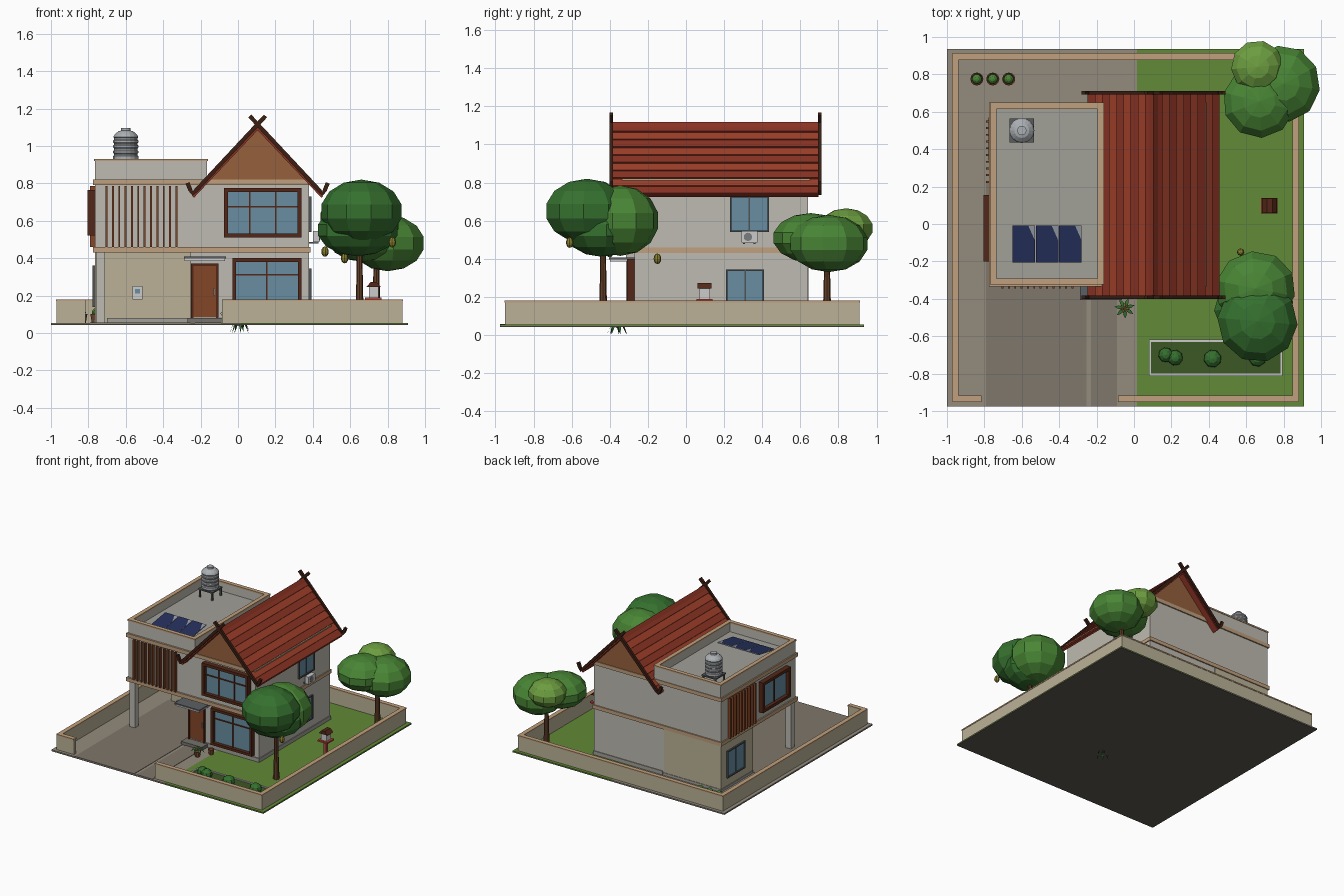
import bpy, bmesh, math, random
from mathutils import Vector, Matrix

if "Cube" in bpy.data.objects:
    bpy.data.objects.remove(bpy.data.objects["Cube"])
random.seed(4)
MATS = {}

def mat(rgb):
    """Material from a 0-255 display colour."""
    if rgb not in MATS:
        m = bpy.data.materials.new("mat_%d_%d_%d" % rgb)
        m.diffuse_color = [*((c / 255) ** 2.2 for c in rgb), 1]
        m.use_nodes = True
        m.node_tree.nodes["Principled BSDF"].inputs["Base Color"].default_value = m.diffuse_color
        MATS[rgb] = m
    return MATS[rgb]

WALL, BEIGE, TRIM = (188, 185, 175), (186, 176, 150), (190, 158, 124)
DARK, WOOD, GABLE = (84, 44, 30), (130, 72, 44), (148, 96, 62)
GLASS, TILE, TILE2, CONC = (104, 140, 160), (158, 66, 46), (138, 54, 40), (160, 158, 150)
GRASS, PAVE, DRIVE, PALE = (98, 136, 58), (146, 138, 124), (126, 118, 106), (200, 202, 200)
LEAF, LEAF2, LEAF3, STEEL = (56, 112, 50), (74, 132, 56), (108, 156, 66), (170, 174, 178)
BARK, BARGE, SOIL, NAVY = (100, 66, 44), (62, 36, 26), (62, 88, 40), (42, 52, 92)

def finish(name, bm, col):
    me = bpy.data.meshes.new(name)
    bmesh.ops.recalc_face_normals(bm, faces=bm.faces)
    bm.to_mesh(me)
    bm.free()
    me.materials.append(mat(col))
    ob = bpy.data.objects.new(name, me)
    bpy.context.collection.objects.link(ob)
    return ob

def add_box(bm, x0, x1, y0, y1, z0, z1):
    M = Matrix.Translation(((x0 + x1) / 2, (y0 + y1) / 2, (z0 + z1) / 2))
    bmesh.ops.create_cube(bm, size=1, matrix=M @ Matrix.Diagonal((x1 - x0, y1 - y0, z1 - z0, 1)))

def boxes(name, col, *dims):
    bm = bmesh.new()
    for d in dims:
        add_box(bm, *d)
    return finish(name, bm, col)

def prism(name, col, pts, y0, y1):
    """Extrude an xz outline along y."""
    bm = bmesh.new()
    f = bm.faces.new([bm.verts.new((x, y0, z)) for x, z in pts])
    r = bmesh.ops.extrude_face_region(bm, geom=[f])
    bmesh.ops.translate(bm, vec=(0, y1 - y0, 0), verts=[v for v in r["geom"] if isinstance(v, bmesh.types.BMVert)])
    return finish(name, bm, col)

def ribbon(pts, w):
    """Outline of a band of width w along an xz path."""
    up, dn = [], []
    for i, p in enumerate(pts):
        a, b = Vector(pts[max(i - 1, 0)]), Vector(pts[min(i + 1, len(pts) - 1)])
        n = Vector((-(b - a).y, (b - a).x)).normalized() * w / 2
        up.append(Vector(p) + n)
        dn.append(Vector(p) - n)
    return [tuple(v) for v in up + dn[::-1]]

def lathe(name, col, profile, loc, n=12):
    bm = bmesh.new()
    rings = [[bm.verts.new((loc[0] + r * math.cos(2 * math.pi * k / n), loc[1] + r * math.sin(2 * math.pi * k / n), loc[2] + z))
              for k in range(n)] for r, z in profile]
    for a, b in zip(rings, rings[1:]):
        for k in range(n):
            bm.faces.new((a[k], a[(k + 1) % n], b[(k + 1) % n], b[k]))
    bm.faces.new(rings[0])
    bm.faces.new(rings[-1])
    return finish(name, bm, col)

def blob(name, col, c, r, seg=10, rings=7):
    bm = bmesh.new()
    bmesh.ops.create_uvsphere(bm, u_segments=seg, v_segments=rings, radius=1, matrix=Matrix.Translation(c) @
                              Matrix.Rotation(random.random(), 4, 'Z') @ Matrix.Diagonal((*r, 1)))
    return finish(name, bm, col)

def window(name, axis, face, out, a0, a1, z0, z1, fr, depth, cols=3, rail=None, col=DARK):
    """Framed glass on a wall; axis is the wall normal, out its sign."""
    def d(u0, u1, w0, w1, t0, t1):
        s0, s1 = sorted((face + out * t0, face + out * t1))
        return (s0, s1, u0, u1, w0, w1) if axis == 'x' else (u0, u1, s0, s1, w0, w1)
    bars = [d(a0, a1, z0, z0 + fr, -.005, depth), d(a0, a1, z1 - fr, z1, -.005, depth),
            d(a0, a0 + fr, z0, z1, -.005, depth), d(a1 - fr, a1, z0, z1, -.005, depth)]
    for k in range(1, cols):
        u = a0 + (a1 - a0) * k / cols
        bars.append(d(u - .004, u + .004, z0, z1, -.005, depth * .5))
    if rail:
        bars.append(d(a0, a1, rail - .004, rail + .004, -.005, depth * .5))
    boxes(name + "_frame", col, *bars)
    boxes(name + "_glass", GLASS, d(a0 + .004, a1 - .004, z0 + .004, z1 - .004, -.005, depth * .3))

# Site: base, lawn, paving, drive, path
boxes("base_plate", (96, 90, 82), (-1, .91, -.975, .935, .042, .048))
boxes("lawn", GRASS, (.015, .91, -.975, .935, .048, .054))
boxes("paving", PAVE, (-1, .015, -.975, .935, .048, .054))
boxes("driveway", DRIVE, (-.79, -.255, -.975, .23, .05, .057))
boxes("path", DRIVE, (-.23, -.09, -.975, -.3, .05, .057))

# Boundary wall with coping
def fence(g, z0, z1):
    t = .03 + g
    return [(-.97 - g, -.97 + t, -.95, .91, z0, z1), (.88 - t, .88 + g, -.95, .91, z0, z1), (-.97, .88, .91 - t, .91 + g, z0, z1),
            (-.97, -.815, -.95 - g, -.95 + t, z0, z1), (-.085, .88, -.95 - g, -.95 + t, z0, z1)]
boxes("boundary_wall", BEIGE, *fence(0, .05, .173))
boxes("wall_coping", TRIM, *fence(.003, .17, .18))

# House volumes
boxes("ground_floor_room", WALL, (-.255, .38, -.27, .64, .05, .44))
boxes("carport_back_room", BEIGE, (-.765, -.25, .23, .642, .05, .44))
boxes("plinth", CONC, (-.24, .386, -.278, .646, .05, .085), (-.7, -.25, .2, .24, .05, .08), (-.77, -.25, .24, .646, .05, .075))
boxes("door_step", (118, 114, 108), (-.27, -.08, -.35, -.27, .05, .08))
boxes("carport_column", WALL, (-.76, -.71, -.315, -.265, .05, .44))
boxes("upper_floor", WALL, (-.765, .38, -.32, .64, .44, .81))
boxes("floor_bands", TRIM, (-.775, .387, -.335, .65, .43, .46), (-.775, .387, -.335, .65, .79, .82))
boxes("roof_deck", CONC, (-.75, -.18, -.31, .635, .82, .85))
def parapet(e, t, z0, z1):
    x0, x1, y0, y1 = -.765 - e, -.165 + e, -.32 - e, .645 + e
    return [(x0, x0 + t, y0, y1, z0, z1), (x1 - t, x1, y0, y1, z0, z1), (x0, x1, y0, y0 + t, z0, z1), (x0, x1, y1 - t, y1, z0, z1)]
boxes("parapet", WALL, *parapet(0, .025, .82, .92))
boxes("parapet_cap", TRIM, *parapet(.004, .033, .918, .93))

# Timber fins on the front and left walls
boxes("front_fins", WOOD, *[(-.708 + .034 * k, -.698 + .034 * k, -.345, -.315, .46, .787) for k in range(12)])
boxes("side_fins", WOOD, *[(-.79, -.76, .22 + .036 * k, .23 + .036 * k, .46, .787) for k in range(10)])

# Windows and door
window("upper_front_window", 'y', -.32, -1, -.075, .34, .51, .775, .022, .04, 3, .675)
window("lower_front_window", 'y', -.27, -1, -.03, .34, .1, .4, .02, .04, 2, .31)
window("left_upper_window", 'x', -.765, -1, -.2, .155, .52, .765, .024, .04, 2)
window("left_lower_window", 'x', -.765, -1, .34, .57, .14, .36, .01, .012, 2, None, (80, 84, 86))
window("right_upper_window", 'x', .38, 1, .23, .435, .54, .73, .008, .012, 2, None, (80, 84, 86))
window("right_lower_window", 'x', .38, 1, .21, .41, .15, .345, .008, .012, 2, None, (80, 84, 86))
boxes("door_frame", DARK, (-.25, -.237, -.285, -.265, .08, .37), (-.118, -.105, -.285, -.265, .08, .37), (-.25, -.105, -.285, -.265, .357, .37))
boxes("front_door", WOOD, (-.24, -.115, -.277, -.265, .08, .36))
boxes("door_handle", STEEL, (-.13, -.124, -.287, -.275, .2, .24))
boxes("door_canopy", PALE, (-.285, -.07, -.4, -.27, .385, .397))
boxes("canopy_edge", (92, 96, 100), (-.29, -.065, -.405, -.27, .397, .408))
boxes("meter_box", PALE, (-.565, -.51, .205, .235, .18, .25))
boxes("meter_window", GLASS, (-.55, -.525, .2, .21, .21, .235))
boxes("air_conditioner", PALE, (.4, .435, .29, .375, .485, .545))
boxes("air_conditioner_bracket", (100, 100, 100), (.375, .43, .3, .31, .478, .486), (.375, .43, .355, .365, .478, .486))
lathe("air_conditioner_fan", (120, 124, 126), [(.022, 0), (.022, .004)], (0, 0, 0)).matrix_world = \
    Matrix.Translation((.434, .325, .515)) @ Matrix.Rotation(math.pi / 2, 4, 'Y')

# Gable roof: overlapping tile courses on each slope
CX, TOP, K = .105, 1.105, 1.06
prism("gable_panels", GABLE, [(CX - .28, .8), (CX + .28, .8), (CX, TOP - .015)], -.33, .645)
N, W = 9, .345
for s in (-1, 1):
    prism("roof_underlay", TILE2, ribbon([(CX, TOP - .012), (CX + s * W, TOP - .012 - W * K)], .012), -.385, .695)
    for k in range(N):
        a, b = W * k / N, W * (k + 1.12) / N
        prism("tile_course", TILE if k % 2 else TILE2, ribbon([(CX + s * a, TOP - a * K - .005), (CX + s * b, TOP - b * K + .006)], .01), -.39, .70)
    # Bargeboards crossing at the ridge, with upturned feet
    for y in (-.402, .692):
        prism("bargeboard", BARGE, ribbon([(CX - s * .042, 1.16), (CX, 1.115), (CX + s * .33, .762), (CX + s * .347, .745),
                                           (CX + s * .36, .765), (CX + s * .375, .802)], .022), y, y + .02)
prism("ridge_cap", TILE2, [(CX - .022, TOP - .015), (CX, TOP + .012), (CX + .022, TOP - .015)], -.39, .70)

# Water tank on a stand
tank = [(.06, .92), (.067, .93)]
for k in range(4):
    z = .945 + k * .028
    tank += [(.067, z), (.062, z + .006), (.062, z + .012), (.067, z + .018)]
tank += [(.06, 1.06), (.04, 1.078), (.025, 1.082), (.025, 1.095)]
lathe("water_tank", STEEL, tank, (-.6, .5, 0), 16)
boxes("tank_stand", (90, 92, 94), (-.665, -.535, .435, .565, .91, .92),
      *[(-.6 + i * .055 - .006, -.6 + i * .055 + .006, .5 + j * .055 - .006, .5 + j * .055 + .006, .85, .915) for i in (-1, 1) for j in (-1, 1)])

# Solar panels: tilted plates, the cells leaving a pale corner
for k in range(3):
    x = -.65 + k * .125
    M = Matrix.Translation((x, -.205, .858)) @ Matrix.Rotation(.16, 4, 'X')
    boxes("solar_panel", (150, 156, 166), (0, .12, 0, .2, 0, .008)).matrix_world = M
    bm = bmesh.new()
    bm.faces.new([bm.verts.new((u, v, .0095)) for u, v in ((0, 0), (.12, 0), (.12, .12), (.085, .2), (0, .2))])
    finish("solar_cells", bm, NAVY).matrix_world = M

# Trees with fruit
lathe("front_tree_trunk", BARK, [(.024, 0), (.018, .2), (.014, .45)], (.65, -.435, .045), 8)
blob("front_tree_crown", LEAF, (.66, -.52, .65), (.22, .225, .17))
blob("front_tree_crown", LEAF2, (.65, -.345, .6), (.22, .205, .185))
blob("front_tree_crown", LEAF, (.64, -.44, .55), (.22, .2, .14))
lathe("back_tree_trunk", BARK, [(.024, 0), (.018, .2), (.014, .4)], (.74, .74, .045), 8)
blob("back_tree_crown", LEAF2, (.8, .75, .48), (.2, .21, .15))
blob("back_tree_crown", LEAF2, (.67, .655, .51), (.2, .2, .13))
blob("back_tree_crown", LEAF3, (.66, .84, .56), (.145, .145, .105))
for c in ((.465, -.4, .435), (.57, -.15, .4), (.825, -.61, .485)):
    blob("fruit", (136, 128, 50), c, (.02, .02, .028), 8, 6)

# Spirit house
boxes("shrine_post", (176, 80, 66), (.71, .735, .085, .11, .05, .18))
boxes("shrine_platform", (186, 70, 58), (.68, .768, .055, .14, .178, .19))
boxes("shrine_body", PALE, (.7, .75, .07, .125, .19, .25))
prism("shrine_roof", DARK, [(.685, .245), (.765, .245), (.74, .272), (.71, .272)], .06, .135)

# Planting bed with shrubs
boxes("bed_edging", PALE, (.08, .795, -.63, -.618, .05, .068), (.08, .795, -.812, -.8, .05, .068),
      (.08, .092, -.812, -.618, .05, .068), (.783, .795, -.812, -.618, .05, .068))
boxes("bed_soil", SOIL, (.09, .785, -.805, -.625, .05, .06))
for x, y, r in ((.17, -.7, .04), (.22, -.715, .042), (.42, -.72, .048), (.66, -.715, .048)):
    blob("shrub", LEAF, (x, y, .085), (r, r, .04), 8, 6)

# Potted plants
def potted(x, y, z, r, droop, col):
    lathe("plant_pot", (150, 88, 60), [(r * .7, 0), (r, .045), (r * .8, .045), (r * .75, .038)], (x, y, .052), 10)
    bm = bmesh.new()
    for k in range(7):
        a = k * 2 * math.pi / 7 + .3
        d, n = Vector((math.cos(a), math.sin(a), 0)), Vector((-math.sin(a), math.cos(a), 0)) * .01
        c, up = Vector((x, y, z)), Vector((0, 0, 1))
        mid, tip = c + d * .032 + up * .018, c + d * .056 - up * droop
        bm.faces.new([bm.verts.new(p) for p in (c, mid + n, tip, mid - n)])
    finish("plant_leaves", bm, col)

potted(-.05, -.45, .1, .026, .01, LEAF)
potted(.01, -.36, .035, .024, .035, LEAF)
for x in (-.84, -.755, -.67):
    lathe("back_pot", (120, 76, 54), [(.026, 0), (.035, .05), (.03, .05), (.028, .042)], (x, .775, .052), 12)
    blob("back_pot_plant", LEAF2, (x, .775, .11), (.027, .027, .025), 8, 6)
